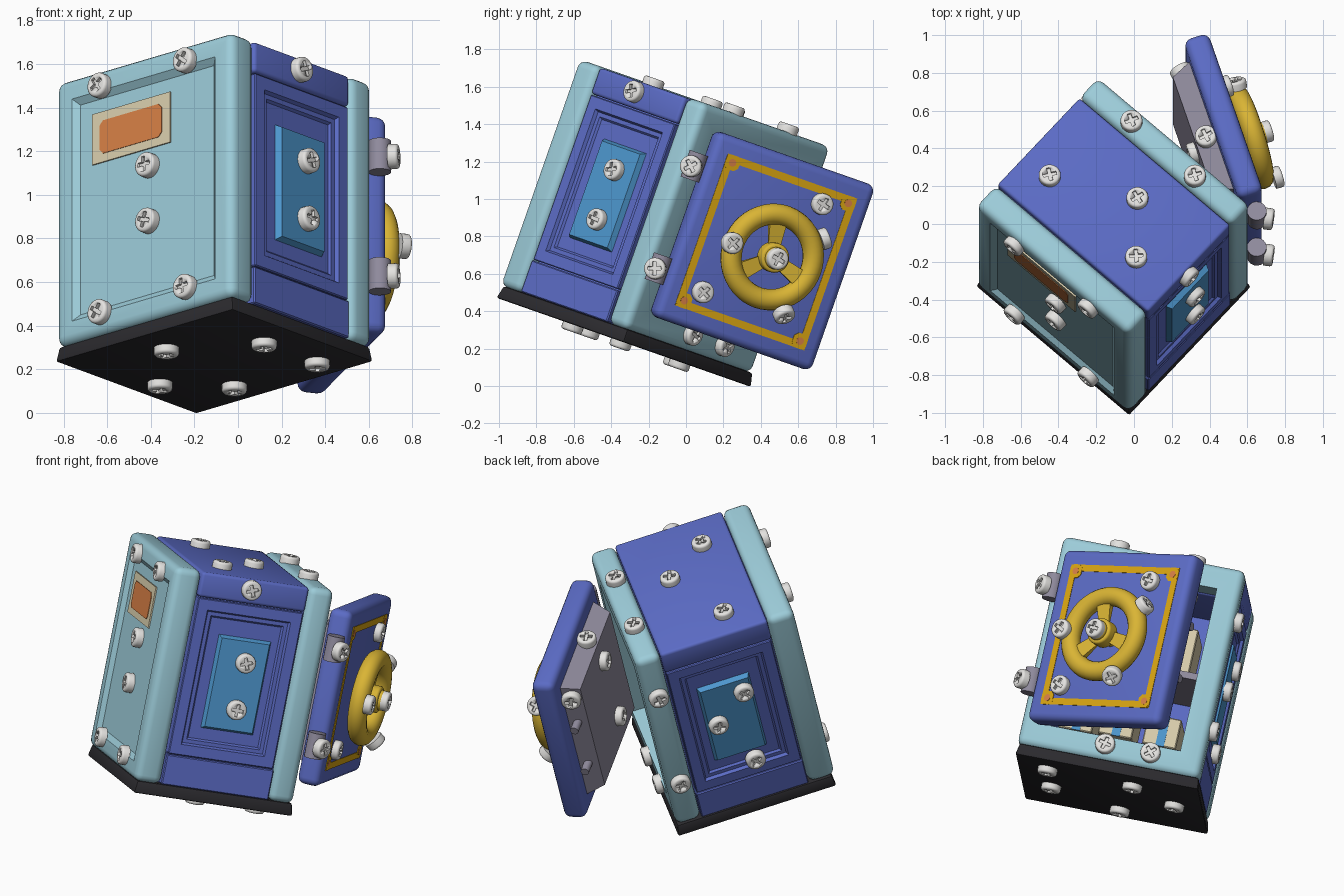
import bpy, bmesh, math, random
from mathutils import Matrix, Vector

if "Cube" in bpy.data.objects:
    bpy.data.objects.remove(bpy.data.objects["Cube"])
random.seed(3)

COL = {"pale_teal": (.335, .605, .695), "royal_blue": (.105, .148, .56), "black_rubber": (.024, .023, .027),
       "wheel_gold": (.70, .46, .035), "trim_amber": (.70, .38, .006), "label_orange": (.68, .215, .06),
       "cream": (.70, .62, .42), "panel_blue": (.075, .31, .62), "steel_grey": (.28, .26, .34),
       "screw_white": (.78, .77, .75)}
MAT = {}
for k, c in COL.items():
    MAT[k] = bpy.data.materials.new(k)
    MAT[k].diffuse_color = (*c, 1)

# the safe is turned and tipped; its own axes are x = depth (door at +x), y = width, z = height
BODY = (Matrix.Translation((-.03, -1.0, .47)) @ Matrix.Rotation(math.radians(-19.3), 4, 'X')
        @ Matrix.Rotation(math.radians(48.2), 4, 'Z'))
# door axes: x = outward, y = away from the hinge, z = height
DOOR = BODY @ Matrix.Translation((1.02, 0, 0)) @ Matrix.Rotation(math.radians(-30), 4, 'Z')


def finish(name, bm, mats, M):
    me = bpy.data.meshes.new(name)
    bm.to_mesh(me)
    bm.free()
    for p in me.polygons:
        p.use_smooth = True
    me.set_sharp_from_angle(angle=math.radians(35))
    ob = bpy.data.objects.new(name, me)
    bpy.context.collection.objects.link(ob)
    for m in mats:
        me.materials.append(MAT[m])
    ob.matrix_world = M
    return ob


def pick(bm, n):
    n = Vector(n)
    return max((f for f in bm.faces if f.normal.dot(n) > .99), key=lambda f: f.calc_area())


def box(name, lo, hi, mat, M=BODY, bev=0, seg=1, axis=None, face=None, steps=(), drop=None,
        inner=None, taper=None):
    """Box with bevel, stepped insets on one face, an open face, or a tapered face."""
    lo, hi = Vector(lo), Vector(hi)
    bm = bmesh.new()
    bmesh.ops.create_cube(bm, size=1, matrix=Matrix.Translation((lo + hi) / 2)
                          @ Matrix.Diagonal((*(hi - lo), 1)))
    bm.normal_update()
    if taper:
        n, amount = taper
        f = pick(bm, n)
        c = f.calc_center_median()
        for v in f.verts:
            for i in range(3):
                if not n[i]:
                    v.co[i] -= math.copysign(amount, v.co[i] - c[i])
    if bev:
        es = [e for e in bm.edges if axis is None
              or abs((e.verts[0].co - e.verts[1].co).normalized()[axis]) > .9]
        bmesh.ops.bevel(bm, geom=es, offset=bev, segments=seg, profile=.5, affect='EDGES')
    bm.normal_update()
    if face:
        f = pick(bm, face)
        ring = []
        for t, d in steps:
            ring = bmesh.ops.inset_region(bm, faces=[f], thickness=t, depth=d, use_even_offset=True)['faces']
        if inner:
            for q in [f, *ring]:
                q.material_index = 1
    if drop:
        bm.normal_update()
        bmesh.ops.delete(bm, geom=[pick(bm, drop)], context='FACES')
    return finish(name, bm, [mat] + ([inner] if inner else []), M)


def turn(axis):
    return Vector(axis).to_track_quat('Z', 'Y').to_matrix().to_4x4()


def cyl(name, pos, axis, r, h, mat, M=BODY, bev=0, n=24):
    bm = bmesh.new()
    bmesh.ops.create_cone(bm, cap_ends=True, segments=n, radius1=r, radius2=r, depth=h)
    if bev:
        es = [e for e in bm.edges if all(v.co.z > 0 for v in e.verts)]
        bmesh.ops.bevel(bm, geom=es, offset=bev, segments=3, profile=.5, affect='EDGES')
    return finish(name, bm, [mat], M @ Matrix.Translation(pos) @ turn(axis))


# screw template with a cross-shaped slot
head = cyl("screw_head", (0, 0, 0), (0, 0, 1), .058, .048, "screw_white", Matrix(), .014, 24)
bm = bmesh.new()
a, b = .0095, .036
quarter = [(a, a), (a, b), (-a, b)]
pts = [Matrix.Rotation(k * math.pi / 2, 2) @ Vector(p) for k in range(4) for p in quarter]
f = bm.faces.new([bm.verts.new((p.x, p.y, .008)) for p in pts])
for v in bmesh.ops.extrude_face_region(bm, geom=[f])['geom']:
    if isinstance(v, bmesh.types.BMVert):
        v.co.z += .1
bmesh.ops.recalc_face_normals(bm, faces=bm.faces)
cutter = finish("screw_slot_cutter", bm, ["screw_white"], Matrix())
mod = head.modifiers.new("slot", 'BOOLEAN')
mod.object, mod.solver = cutter, 'EXACT'
bpy.context.view_layer.update()
SCREW = bpy.data.meshes.new_from_object(head.evaluated_get(bpy.context.evaluated_depsgraph_get()))
for o in (head, cutter):
    bpy.data.objects.remove(o)


def screws(name, normal, spots, M=BODY):
    for p in spots:
        ob = bpy.data.objects.new(name + "_screw", SCREW)
        bpy.context.collection.objects.link(ob)
        ob.matrix_world = (M @ Matrix.Translation(Vector(p) + Vector(normal).normalized() * .018) @ turn(normal)
                           @ Matrix.Rotation(random.uniform(0, 1.5), 4, 'Z'))


# base, back panel with recess and label
box("base", (-.01, -.015, -.003), (.96, 1.075, .07), "black_rubber", bev=.012, seg=2, taper=((0, 0, 1), .012))
box("back_panel", (-.02, -.02, .065), (.14, 1.065, 1.348), "pale_teal", bev=.042, seg=4,
    face=(-1, 0, 0), steps=((.06, 0), (.03, -.025)))
box("label_border", (-.003, .375, .905), (.006, .855, 1.15), "cream")
box("label_plate", (-.006, .425, .945), (.001, .805, 1.105), "label_orange", bev=.02, axis=0)

# front frame with open compartment
box("front_frame", (.80, -.02, .065), (.95, 1.065, 1.348), "pale_teal", bev=.042, seg=4,
    face=(1, 0, 0), steps=((.10, 0), (.001, -.15), (.001, -.55)), drop=(-1, 0, 0), inner="royal_blue")

# blue body
box("body_core", (.12, .05, .07), (.81, 1.0, 1.31), "royal_blue", drop=(1, 0, 0))
box("body_top", (.143, -.014, 1.195), (.797, 1.059, 1.342), "royal_blue", bev=.018, seg=3)
box("body_bottom", (.143, -.014, .07), (.797, 1.059, .25), "royal_blue", bev=.006)
for s in (-1, 1):
    Y = lambda d: .5225 + s * (.5425 - d)          # depth below the side surface
    side = lambda x0, d0, z0, x1, d1, z1: ((x0, min(Y(d0), Y(d1)), z0), (x1, max(Y(d0), Y(d1)), z1))
    box("side_panel", *side(.15, .008, .255, .79, .08, 1.19), "royal_blue", bev=.005,
        face=(0, s, 0), steps=((.06, 0), (.01, -.018), (.022, 0), (.01, -.012)))
    box("side_plate", *side(.31, .008, .42, .65, .06, 1.0), "panel_blue", taper=((0, s, 0), .025))

# shelf and paper bundles inside
box("shelf", (.26, .12, .66), (.88, .93, .70), "steel_grey")
for i, (y, z, h) in enumerate([(.18, .24, .2), (.42, .24, .3), (.68, .24, .18), (.20, .70, .14), (.66, .70, .27)]):
    x = .48 + .04 * (i % 2)
    box("paper_bundle", (x, y, z), (x + .36, y + .2, z + h), "cream", bev=.006)
    box("bundle_band", (x - .004, y + .08, z), (x + .364, y + .13, z + h + .004), "panel_blue")

# hinges
for z in (.42, 1.0):
    cyl("hinge", (1.015, -.005, z + .01), (0, 0, 1), .052, .15, "steel_grey", n=16)
    screws("hinge", (.55, -.84, 0), [(1.035, -.05, z + .005)])

# door slab, inner lock block and locking pins
box("door", (-.085, .045, .18), (.053, .985, 1.23), "royal_blue", DOOR, .042, 4)
box("lock_block", (-.19, .13, .29), (-.07, .89, 1.13), "steel_grey", DOOR, taper=((-1, 0, 0), .045))
for z in (.52, .84):
    cyl("locking_pin", (-.13, .89, z), (0, 1, 0), .025, .10, "steel_grey", DOOR, n=16)

# amber trim on the door
t0, t1, z0, z1, w = .13, .90, .275, 1.135, .04
for t in (t0, t1 - w):
    box("door_trim", (.05, t, z0), (.056, t + w, z1), "trim_amber", DOOR)
for z in (z0, z1 - w):
    box("door_trim", (.05, t0 + w, z), (.056, t1 - w, z + w), "trim_amber", DOOR)
for t in (t0 + .04, t1 - .04):
    for z in (z0 + .04, z1 - .04):
        box("trim_corner", (.05, t - .041, z - .041), (.0572, t + .041, z + .041), "trim_amber", DOOR, .02, axis=0)
        cyl("trim_rivet", (.056, t, z), (1, 0, 0), .021, .006, "label_orange", DOOR, n=12)

# handwheel
CT, CZ = .53, .69
cyl("wheel_shaft", (.09, CT, CZ), (1, 0, 0), .05, .14, "wheel_gold", DOOR)
cyl("wheel_hub", (.16, CT, CZ), (1, 0, 0), .08, .08, "wheel_gold", DOOR, .015)
cyl("hub_cap", (.205, CT, CZ), (1, 0, 0), .06, .03, "wheel_gold", DOOR, .01)
bpy.ops.mesh.primitive_torus_add(major_segments=48, minor_segments=16, major_radius=.23, minor_radius=.057)
rim = bpy.context.object
rim.name = "wheel_rim"
rim.data.materials.append(MAT["wheel_gold"])
rim.data.polygons.foreach_set("use_smooth", [True] * len(rim.data.polygons))
rim.matrix_world = DOOR @ Matrix.Translation((.135, CT, CZ)) @ turn((1, 0, 0))
for k in range(3):
    spin = Matrix.Translation((.14, CT, CZ)) @ Matrix.Rotation(k * 2 * math.pi / 3 + .2, 4, 'X')
    box("wheel_spoke", (-.022, -.05, .04), (.022, .05, .21), "wheel_gold", DOOR @ spin, taper=((0, 0, -1), .018))

# screws on every side
screws("back", (-1, 0, 0), [(-.02, .78, 1.265), (-.02, .255, 1.265), (-.02, .78, .165), (-.02, .255, .165),
                            (0, .505, .82), (0, .505, .55)])
screws("right_side", (0, -1, 0), [(.45, -.014, 1.28), (.50, -.012, .85), (.50, -.012, .57)])
screws("left_side", (0, 1, 0), [(.38, 1.057, .89), (.57, 1.057, .71), (.41, 1.05, .37),
                                (.87, 1.065, .38), (.87, 1.065, 1.05)])
screws("top", (0, 0, 1), [(.36, .88, 1.342), (.575, .45, 1.342), (.325, .235, 1.342),
                          (.875, .76, 1.348), (.87, .305, 1.348)])
screws("bottom", (0, 0, -1), [(.185, .565, 0), (.415, .17, 0), (.78, .17, 0), (.525, .91, 0), (.775, .675, 0)])
screws("front", (1, 0, 0), [(.95, .487, .158), (.95, .757, .158)])
screws("door_face", (1, 0, 0), [(.053, .25, .39), (.053, .72, 1.045)], DOOR)
screws("wheel", (1, 0, 0), [(.187, .27, .69), (.215, CT, CZ)], DOOR)
screws("wheel", (.7, .35, -.62), [(.17, .68, .43)], DOOR)
screws("wheel", (.1, .78, .62), [(.135, .76, .865)], DOOR)
screws("lock_block", (-1, 0, 0), [(-.19, .45, .95), (-.19, .43, .50)], DOOR)
screws("lock_block", (-.2, 1, 0), [(-.13, .865, 1.03)], DOOR)
screws("lock_block", (-.1, 0, 1), [(-.13, .46, 1.11)], DOOR)

for m in bpy.data.materials:
    if m.users and not m.is_grease_pencil:
        m.use_nodes = True
        m.node_tree.nodes["Principled BSDF"].inputs["Base Color"].default_value = m.diffuse_color
